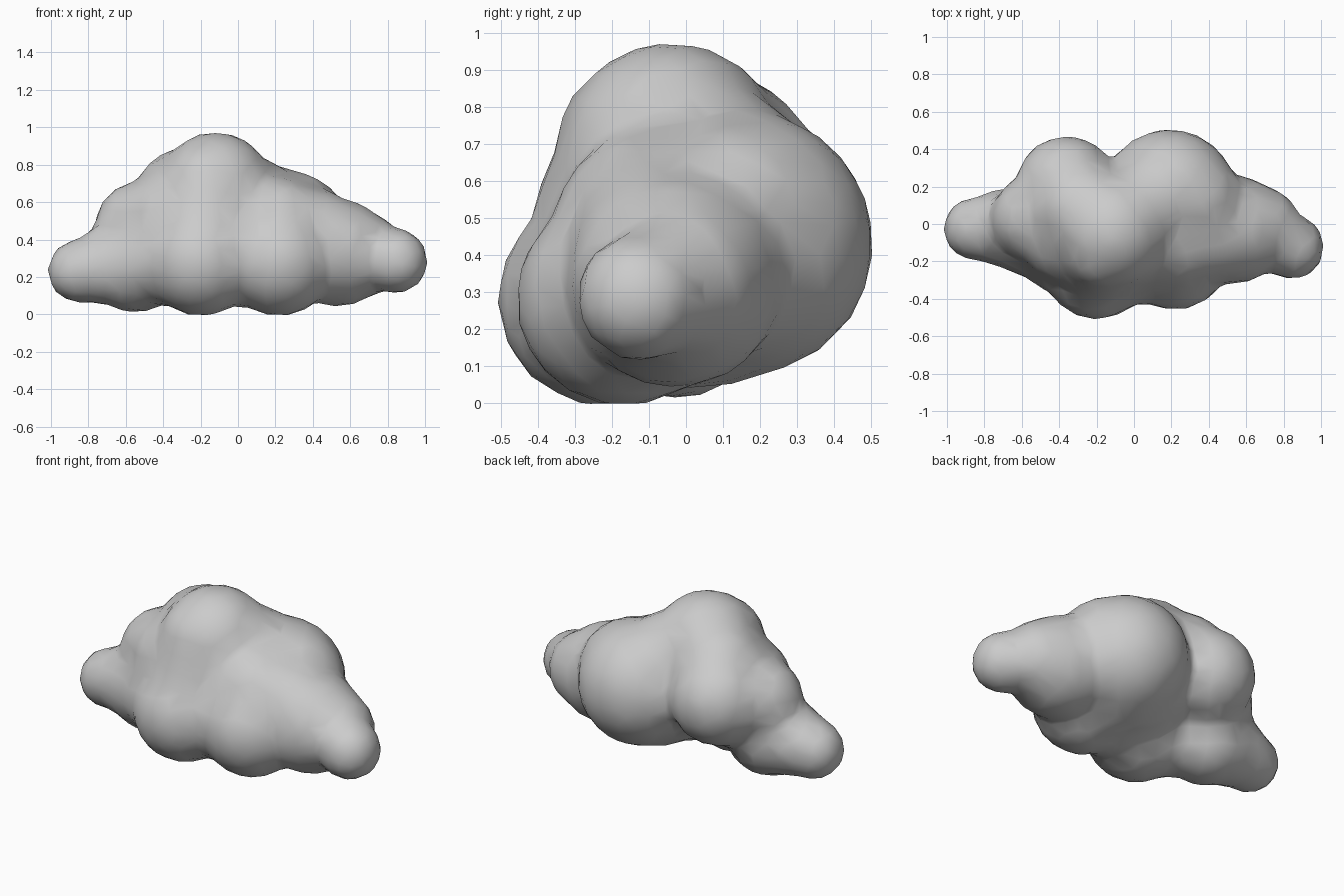
import bpy

if "Cube" in bpy.data.objects:
    bpy.data.objects.remove(bpy.data.objects["Cube"], do_unlink=True)

# Puffs of the cloud: centre x, y, z and radius
PUFFS = [
    (-.12, -.04, .67, .295),  # crown
    (-.16, -.11, .69, .23),   # crown front
    (-.28, .08, .62, .26),    # crown to back right
    (.05, .08, .58, .26),     # crown to back left
    (.00, -.02, .44, .34),    # core
    (.19, .15, .43, .35),     # back left bulge
    (.29, .12, .47, .28),     # back left top
    (.15, .06, .33, .28),     # belly
    (-.36, .20, .50, .26),    # back right bulge
    (-.20, -.22, .28, .28),   # front right bulge
    (-.17, -.13, .50, .27),   # front right slope
    (.22, -.17, .28, .28),    # front left bulge
    (.20, -.08, .46, .27),    # front left slope
    (.02, -.15, .32, .27),    # front middle
    (.38, -.05, .41, .26),    # left slope
    (.53, -.03, .33, .28),    # left shoulder
    (.67, -.02, .32, .21),    # left neck
    (.845, -.125, .285, .155),  # left tip
    (-.55, -.03, .26, .24),   # right shoulder
    (-.53, .03, .475, .22),   # upper right shoulder
    (-.35, -.05, .50, .26),   # right slope
    (-.40, -.12, .29, .23),   # right front link
    (-.71, -.02, .255, .19),  # right neck
    (-.85, -.025, .23, .15),  # right tip
]
SOFTEN_ALLOWANCE = .0032      # softening shrinks small puffs most

white = bpy.data.materials.new("cloud_grey_white")
white.use_nodes = True
colour = (.6, .6, .6, 1)
white.diffuse_color = colour
white.node_tree.nodes["Principled BSDF"].inputs["Base Color"].default_value = colour

# Overlapping spheres joined into one body
parts = []
for x, y, z, r in PUFFS:
    bpy.ops.mesh.primitive_ico_sphere_add(
        subdivisions=4, radius=r + SOFTEN_ALLOWANCE / r, location=(x, y, z))
    parts.append(bpy.context.object)
bpy.ops.object.select_all(action='DESELECT')
for p in parts:
    p.select_set(True)
bpy.context.view_layer.objects.active = parts[0]
bpy.ops.object.join()
cloud = bpy.context.object
cloud.name = "cloud"
bpy.ops.object.transform_apply(location=True, rotation=True, scale=True)

# Fuse, soften the valleys and thin the mesh
fuse = cloud.modifiers.new("fuse", 'REMESH')
fuse.mode = 'VOXEL'
fuse.voxel_size = .03
soften = cloud.modifiers.new("soften", 'SMOOTH')
soften.factor = .5
soften.iterations = 14
thin = cloud.modifiers.new("thin", 'DECIMATE')
thin.ratio = .1
for m in ("fuse", "soften", "thin"):
    bpy.ops.object.modifier_apply(modifier=m)

cloud.data.materials.clear()
cloud.data.materials.append(white)
bpy.ops.object.shade_smooth()
